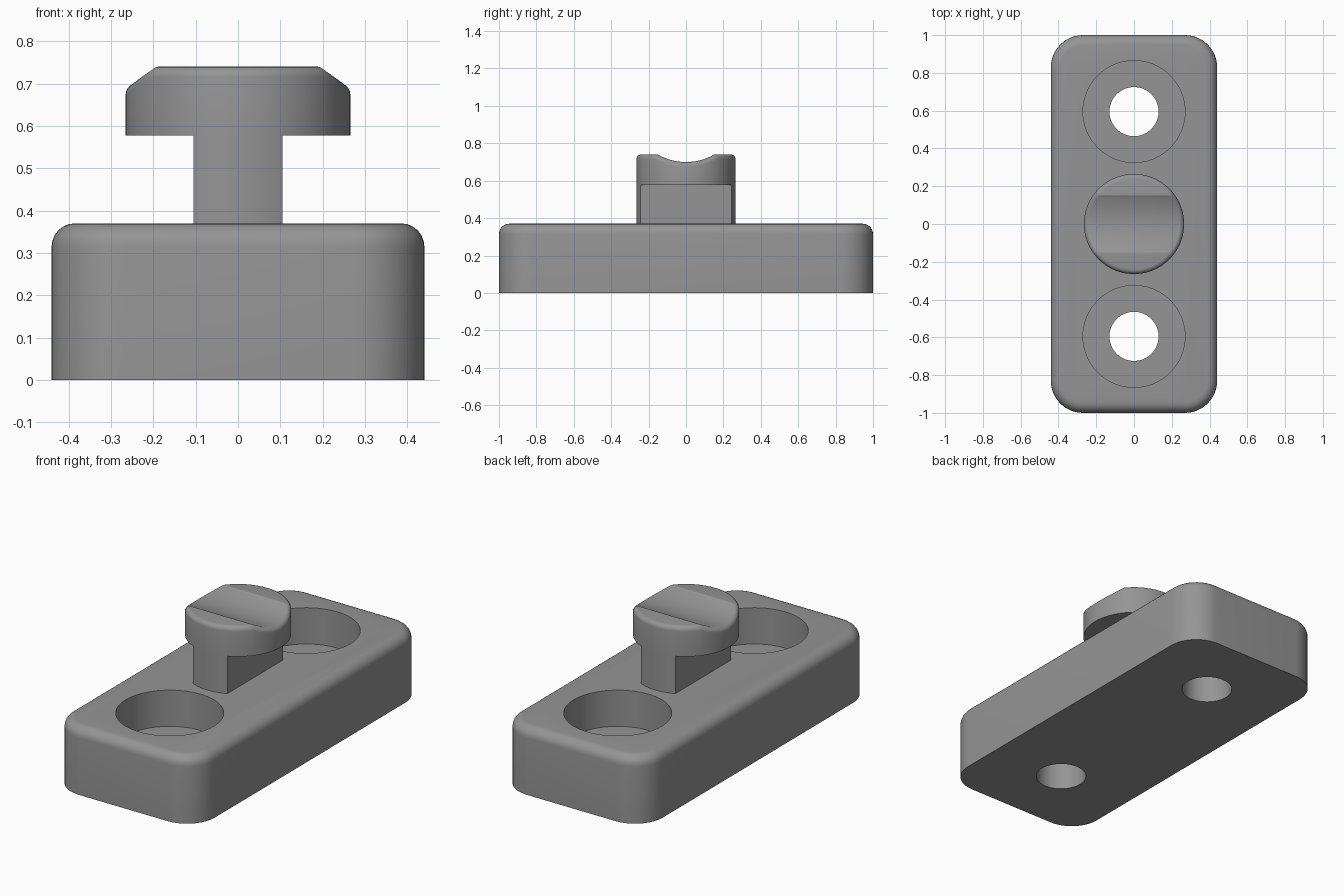
import bpy
import bmesh
import math

if "Cube" in bpy.data.objects:
    bpy.data.objects.remove(bpy.data.objects["Cube"])

grey = bpy.data.materials.new("mid grey")
grey.diffuse_color = (0.3, 0.3, 0.3, 1)
grey.use_nodes = True
grey.node_tree.nodes["Principled BSDF"].inputs["Base Color"].default_value = grey.diffuse_color


def finish(name, bm):
    bmesh.ops.recalc_face_normals(bm, faces=bm.faces[:])
    me = bpy.data.meshes.new(name)
    bm.to_mesh(me)
    bm.free()
    ob = bpy.data.objects.new(name, me)
    bpy.context.collection.objects.link(ob)
    me.materials.append(grey)
    return ob


def smooth(ob):
    bpy.ops.object.select_all(action='DESELECT')
    ob.select_set(True)
    bpy.context.view_layer.objects.active = ob
    bpy.ops.object.shade_smooth_by_angle(angle=math.radians(25))


def loft(bm, rings):
    """Join closed rings of points with quads; returns the vertex rings."""
    vs = [[bm.verts.new(p) for p in ring] for ring in rings]
    n = len(vs[0])
    for a, b in zip(vs, vs[1:]):
        for i in range(n):
            j = (i + 1) % n
            bm.faces.new((a[i], a[j], b[j], b[i]))
    return vs


def fillet(radius, steps):
    """(inset, drop) pairs of a quarter round, from the side to the top."""
    for k in range(steps + 1):
        t = math.pi / 2 * k / steps
        yield radius * (1 - math.cos(t)), radius * (1 - math.sin(t))


# base block: rounded rectangle with a rounded top edge
HX, HY, TOP, CORNER, SEG = 0.44, 1.0, 0.37, 0.17, 12


def rounded_rect(inset, z):
    pts = []
    for q, (sx, sy) in enumerate(((1, 1), (-1, 1), (-1, -1), (1, -1))):
        for k in range(SEG + 1):
            a = math.pi / 2 * (q + k / SEG)
            r = CORNER - inset
            pts.append((sx * (HX - CORNER) + r * math.cos(a),
                        sy * (HY - CORNER) + r * math.sin(a), z))
    return pts


bm = bmesh.new()
rings = [rounded_rect(0, 0)]
rings += [rounded_rect(i, TOP - d) for i, d in fillet(0.055, 6)]
vs = loft(bm, rings)
bm.faces.new(vs[0])
bm.faces.new(vs[-1])
base = finish("base_block", bm)

# stepped screw holes
bm = bmesh.new()
for y in (-0.595, 0.595):
    steps = ((0.13, -0.1), (0.13, 0.17), (0.27, 0.17), (0.27, 0.5))
    vs = loft(bm, [[(r * math.cos(k * math.tau / 64), y + r * math.sin(k * math.tau / 64), z)
                    for k in range(64)] for r, z in steps])
    bm.faces.new(vs[0])
    bm.faces.new(vs[-1])
cutter = finish("screw_hole_cutter", bm)
cutter.hide_render = True
cutter.hide_set(True)
mod = base.modifiers.new("screw_holes", 'BOOLEAN')
mod.operation = 'DIFFERENCE'
mod.solver = 'EXACT'
mod.object = cutter
bpy.context.view_layer.objects.active = base
base.select_set(True)
bpy.ops.object.modifier_apply(modifier=mod.name)
bpy.data.objects.remove(cutter)
smooth(base)

# stem: round bar with two flat sides
R, HEAD_Z, FLAT = 0.265, 0.577, 0.105
half = math.asin(FLAT / R)
outline = []
for start in (-math.pi / 2, math.pi / 2):
    for k in range(13):
        a = start - half + 2 * half * k / 12
        outline.append((R * math.cos(a), R * math.sin(a)))
bm = bmesh.new()
loft(bm, [[(x, y, z) for x, y in outline] for z in (TOP, HEAD_Z)])
smooth(finish("stem", bm))

# head: disc with a rounded rim and a shallow trough across the top
HEAD_TOP, ROUND, TROUGH_Y, TROUGH_R = 0.74, 0.025, 0.15, 0.30
edge = math.asin(TROUGH_Y / (R - ROUND))


def surface(y):
    y = min(abs(y), TROUGH_Y)
    return HEAD_TOP - math.sqrt(TROUGH_R ** 2 - y * y) + math.sqrt(TROUGH_R ** 2 - TROUGH_Y ** 2)


# angles on the right half, with steps landing on the trough edges
side = [edge + (math.pi / 2 - edge) * k / 12 for k in range(1, 13)]
right = [-a for a in reversed(side)] + [edge * k / 12 for k in range(-12, 13)] + side
angles = right + [math.pi - a for a in reversed(right[1:-1])]


def head_ring(inset, drop):
    r = R - inset
    return [(r * math.cos(a), r * math.sin(a),
             surface((R - ROUND) * math.sin(a)) - drop) for a in angles]


bm = bmesh.new()
rings = [[(R * math.cos(a), R * math.sin(a), HEAD_Z) for a in angles]]
rings += [head_ring(i, d) for i, d in fillet(ROUND, 5)]
vs = loft(bm, rings)
bm.faces.new(vs[0])
top, n = vs[-1], len(angles)
for i in range(len(right) - 1):
    quad = [top[i], top[i + 1], top[(n - i - 1) % n], top[(n - i) % n]]
    bm.faces.new(list(dict.fromkeys(quad)))
smooth(finish("head", bm))
